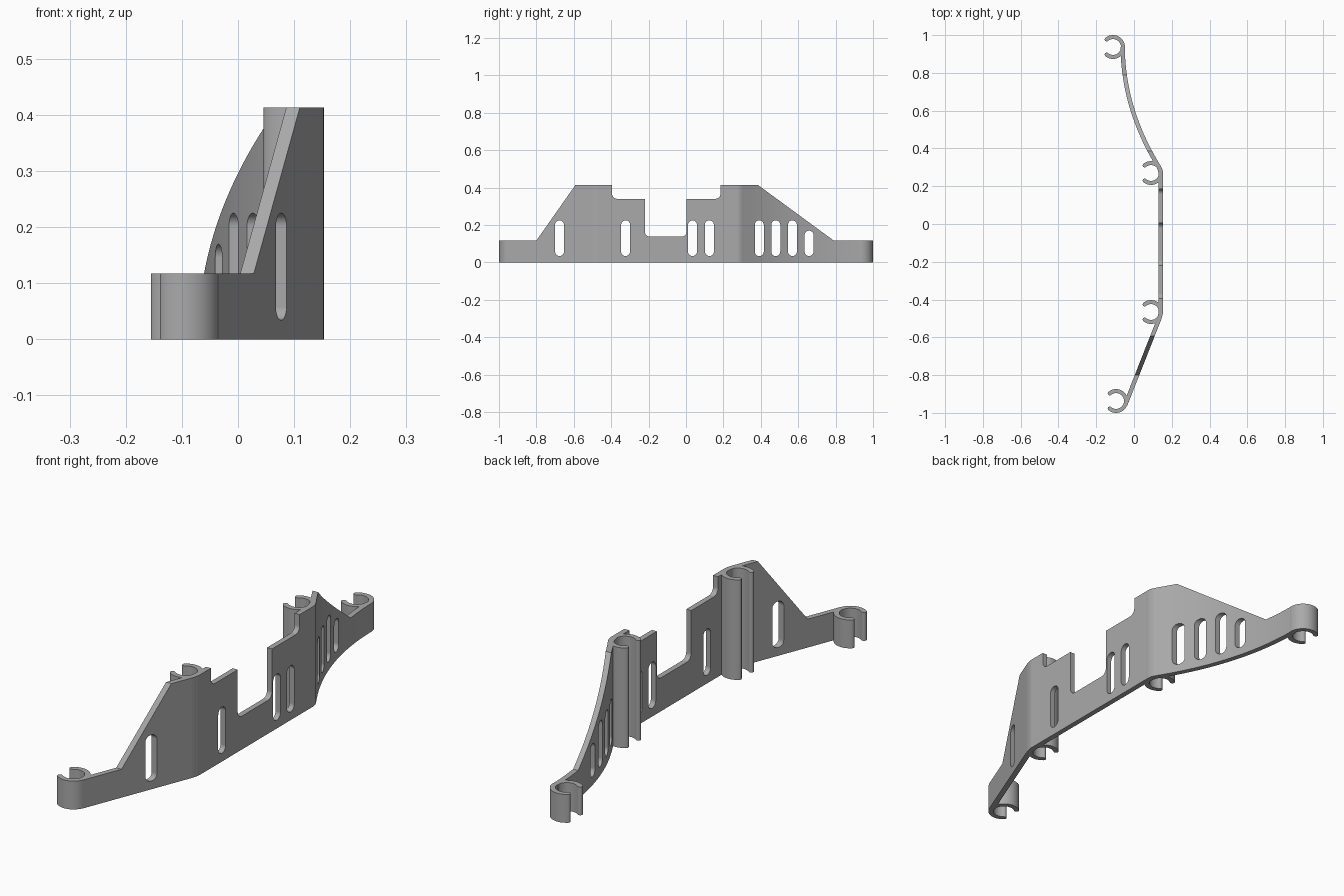
import bpy, bmesh, math
from mathutils import Vector

if "Cube" in bpy.data.objects:
    bpy.data.objects.remove(bpy.data.objects["Cube"])

T = 0.0225          # wall thickness
LOW, HIGH = 0.117, 0.413

grey = bpy.data.materials.new("mid grey")
grey.diffuse_color = (0.40, 0.40, 0.40, 1)
grey.use_nodes = True
grey.node_tree.nodes["Principled BSDF"].inputs["Base Color"].default_value = grey.diffuse_color


def arc(cx, cy, r, a0, a1, n):
    return [(cx + r * math.cos(math.radians(a0 + (a1 - a0) * i / n)),
             cy + r * math.sin(math.radians(a0 + (a1 - a0) * i / n))) for i in range(n + 1)]


def bezier(p0, p1, p2, n):
    p0, p1, p2 = Vector(p0), Vector(p1), Vector(p2)
    return [(1 - t) ** 2 * p0 + 2 * t * (1 - t) * p1 + t * t * p2
            for t in [i / n for i in range(n + 1)]]


def prism(name, outlines, lo, hi, axis="z"):
    """Extrude closed 2D outlines along z (x, y plans) or along x (y, z profiles)."""
    bm = bmesh.new()
    for pts in outlines:
        co = [(a, b, lo) if axis == "z" else (lo, a, b) for a, b in pts]
        face = bm.faces.new([bm.verts.new(c) for c in co])
        ext = bmesh.ops.extrude_face_region(bm, geom=[face])
        move = (0, 0, hi - lo) if axis == "z" else (hi - lo, 0, 0)
        bmesh.ops.translate(bm, vec=move,
                            verts=[v for v in ext["geom"] if isinstance(v, bmesh.types.BMVert)])
    bmesh.ops.recalc_face_normals(bm, faces=bm.faces)
    me = bpy.data.meshes.new(name)
    bm.to_mesh(me)
    bm.free()
    me.materials.append(grey)
    ob = bpy.data.objects.new(name, me)
    bpy.context.collection.objects.link(ob)
    return ob


def activate(ob):
    bpy.ops.object.select_all(action="DESELECT")
    ob.select_set(True)
    bpy.context.view_layer.objects.active = ob


def boolean(ob, cutter, operation):
    activate(ob)
    mod = ob.modifiers.new("cut", "BOOLEAN")
    mod.operation, mod.object, mod.solver = operation, cutter, "EXACT"
    bpy.ops.object.modifier_apply(modifier=mod.name)
    bpy.data.objects.remove(cutter)


def smooth(ob):
    activate(ob)
    bpy.ops.object.shade_smooth_by_angle(angle=math.radians(30))
    mod = ob.modifiers.new("weighted normals", "WEIGHTED_NORMAL")
    mod.keep_sharp = True


# Wall plan: straight front wing, straight middle, curved back wing
path = [Vector((-0.0455, -0.956))]
path += bezier((0.132, -0.506), (0.1415, -0.482), (0.1415, -0.455), 5)
path += bezier((0.1415, 0.255), (0.1415, 0.284), (0.128, 0.308), 5)
path += bezier((0.128, 0.308), (-0.057, 0.61), (-0.060, 0.937), 24)[1:]
left, right = [], []
for i, p in enumerate(path):
    a, b = path[max(i - 1, 0)], path[min(i + 1, len(path) - 1)]
    d = (b - a).normalized()
    n = Vector((d.y, -d.x)) * T / 2
    right.append(tuple(p + n))
    left.append(tuple(p - n))
wall = prism("wall", [right + left[::-1]], 0, 0.6)

# Side profile of the wall: sloped shoulders, two steps and a central notch
R = 0.027
profile = [(-1.1, -0.1), (-1.1, LOW), (-0.80, LOW), (-0.592, HIGH), (-0.395, HIGH)]
profile += arc(-0.395 + R, 0.34 + R, R, 180, 270, 6)
profile += [(-0.22, 0.34)]
profile += arc(-0.22 + R, 0.138 + R, R, 180, 270, 6)
profile += arc(0.004 - R, 0.138 + R, R, 270, 360, 6)
profile += [(0.004, 0.34)]
profile += arc(0.184 - R, 0.34 + R, R, 270, 360, 6)
profile += [(0.184, HIGH), (0.386, HIGH), (0.79, LOW), (1.1, LOW), (1.1, -0.1)]
boolean(wall, prism("profile_cutter", [profile], -0.5, 0.5, "x"), "INTERSECT")

# Upright slots with round ends
W = 0.024
slots = []
for y, top in [(-0.676, 0.225), (-0.323, 0.225), (0.035, 0.225), (0.125, 0.225),
               (0.392, 0.225), (0.480, 0.225), (0.569, 0.225), (0.658, 0.17)]:
    slots.append(arc(y, top - W, W, 0, 180, 10) + arc(y, 0.034 + W, W, 180, 360, 10))
boolean(wall, prism("slot_cutter", slots, -0.5, 0.5, "x"), "DIFFERENCE")
smooth(wall)

# C-shaped snap clips, open to the left, with round lips
RO, RI, A = 0.063, 0.042, 130
RM, RT = (RO + RI) / 2, (RO - RI) / 2
for name, cx, cy, h in [("front_end_clip", -0.095, -0.937, LOW),
                        ("front_middle_clip", 0.090, -0.466, HIGH),
                        ("back_middle_clip", 0.090, 0.270, HIGH),
                        ("back_end_clip", -0.111, 0.937, LOW)]:
    tips = [(cx + RM * math.cos(math.radians(s * A)),
             cy + RM * math.sin(math.radians(s * A))) for s in (1, -1)]
    ring = arc(cx, cy, RO, -A, A, 36)
    ring += arc(*tips[0], RT, A, A + 180, 8)[1:-1]
    ring += arc(cx, cy, RI, A, -A, 36)
    ring += arc(*tips[1], RT, 180 - A, 360 - A, 8)[1:-1]
    smooth(prism(name, [ring], 0, h))
